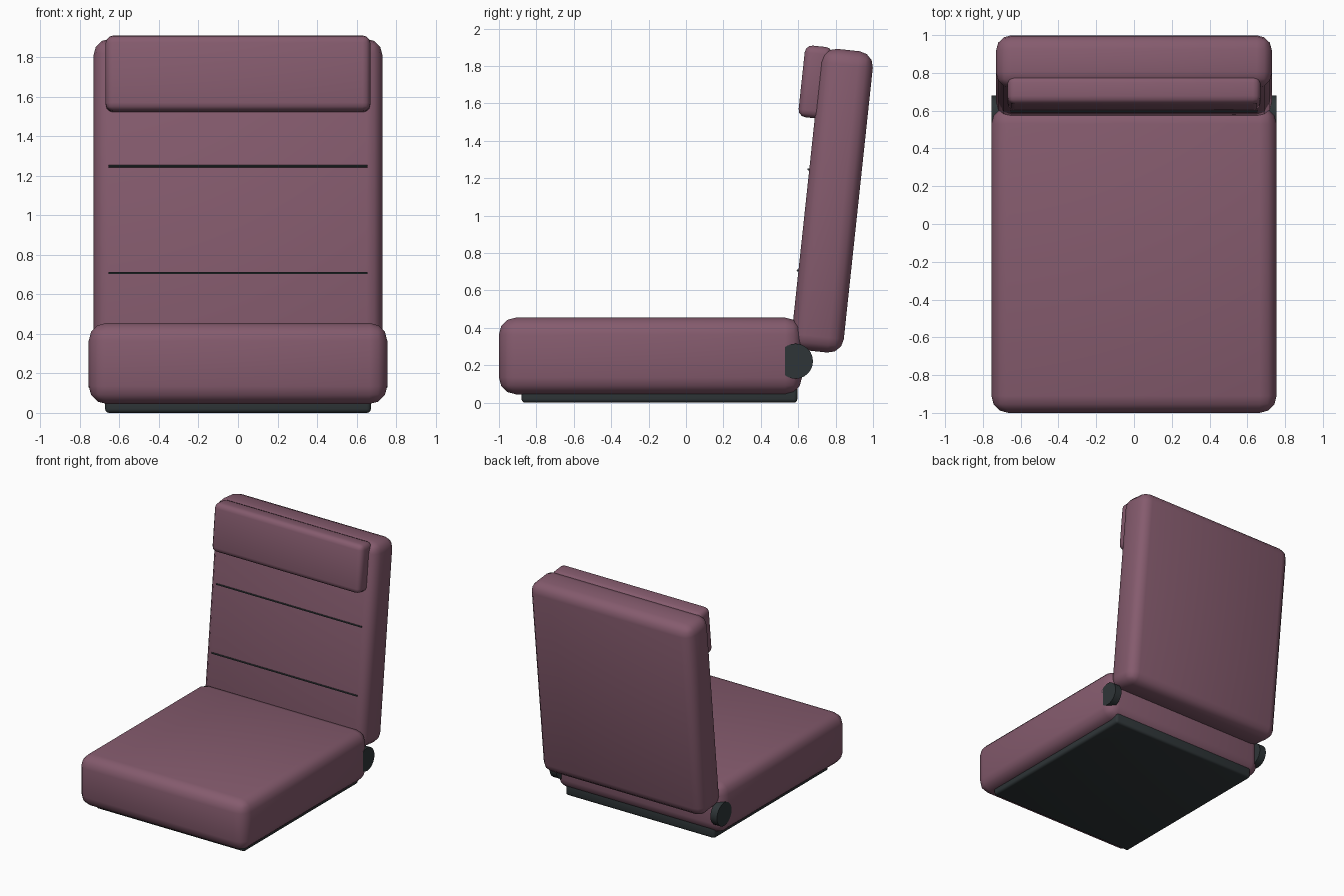
import bpy
from math import radians, pi
from mathutils import Matrix, Vector

if "Cube" in bpy.data.objects:
    bpy.data.objects.remove(bpy.data.objects["Cube"])

TILT = radians(-6.1)
BACK = Vector((0, 0.782, 1.08))


def material(name, color):
    m = bpy.data.materials.new(name)
    m.diffuse_color = color
    m.use_nodes = True
    m.node_tree.nodes["Principled BSDF"].inputs["Base Color"].default_value = m.diffuse_color
    return m


plum = material("plum_fabric", (0.235, 0.105, 0.155, 1))
dark = material("dark_trim", (0.028, 0.036, 0.039, 1))


def finish(name, mat, bevel=0, segments=3):
    ob = bpy.context.object
    ob.name = name
    ob.data.materials.append(mat)
    bpy.ops.object.transform_apply(location=False, rotation=False, scale=True)
    if bevel:
        mod = ob.modifiers.new("round", 'BEVEL')
        mod.width, mod.segments = bevel, segments
        mod.limit_method = 'ANGLE'
        bpy.ops.object.modifier_apply(modifier=mod.name)
    bpy.ops.object.shade_smooth_by_angle(angle=radians(40))
    return ob


def cushion(name, loc, size, bevel, mat=plum, tilt=0):
    bpy.ops.mesh.primitive_cube_add(size=1, location=loc, rotation=(tilt, 0, 0))
    bpy.context.object.scale = size
    return finish(name, mat, bevel)


def rod(name, loc, radius, length, sides, bevel=0):
    bpy.ops.mesh.primitive_cylinder_add(vertices=sides, radius=radius, depth=length,
                                        location=loc, rotation=(0, pi / 2, 0))
    return finish(name, dark, bevel, 2)


# Base and seat
cushion("base", (0, -0.142, 0.05), (1.344, 1.475, 0.10), 0.02, dark)
cushion("seat", (0, -0.19, 0.25), (1.51, 1.62, 0.41), 0.09)

# Reclined back and head pillow
cushion("backrest", BACK, (1.46, 0.28, 1.62), 0.08, tilt=TILT)
cushion("headrest", (0, 0.693, 1.714), (1.34, 0.15, 0.385), 0.04, tilt=TILT)

# Seams across the front of the backrest
for i, z in enumerate((-0.39, 0.153)):
    p = BACK + Matrix.Rotation(TILT, 3, 'X') @ Vector((0, -0.144, z))
    rod(f"seam_{i + 1}", p, 0.006, 1.31, 8)

# Hinge discs at both sides
for side, x in (("left", -0.725), ("right", 0.725)):
    rod(f"hinge_{side}", (x, 0.585, 0.222), 0.094, 0.06, 24)
